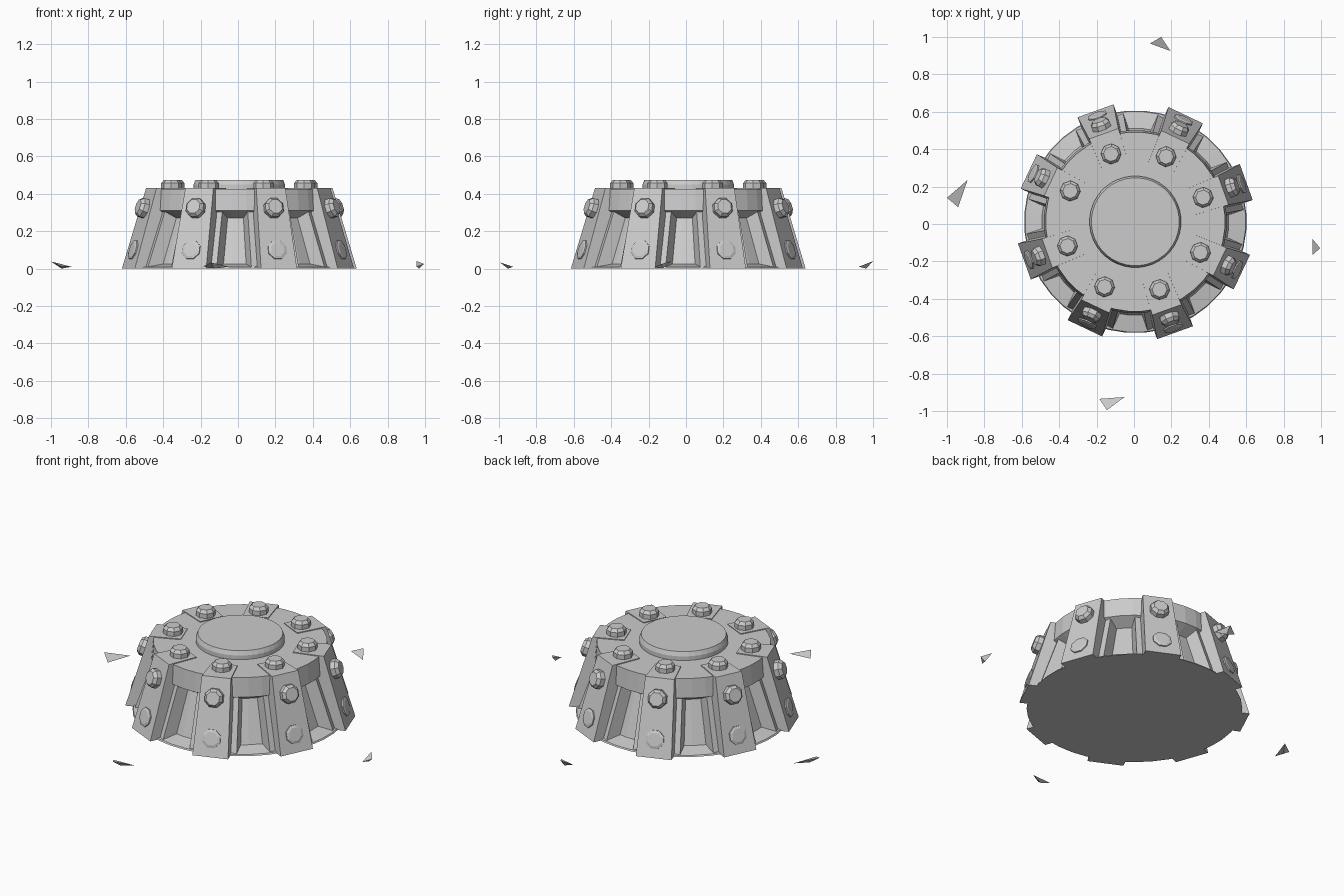
import bpy, bmesh, math
from mathutils import Matrix, Vector

cube = bpy.data.objects.get("Cube")
if cube:
    bpy.data.objects.remove(cube, do_unlink=True)

metal = bpy.data.materials.new("plain_grey")
metal.use_nodes = True
grey = (0.6, 0.6, 0.6, 1)
metal.diffuse_color = grey
metal.node_tree.nodes["Principled BSDF"].inputs["Base Color"].default_value = grey

CENTRE = Matrix.Translation((0.007, 0.012, 0))
RIBS = 8
START = math.radians(19.7)


def finish(name, bm, matrix=CENTRE):
    bmesh.ops.recalc_face_normals(bm, faces=bm.faces)
    mesh = bpy.data.meshes.new(name)
    bm.to_mesh(mesh)
    bm.free()
    mesh.materials.append(metal)
    obj = bpy.data.objects.new(name, mesh)
    obj.matrix_world = matrix
    bpy.context.collection.objects.link(obj)
    return obj


def lathe(name, profile, sides, matrix=CENTRE):
    """Turn a (radius, height) profile round z and cap both ends."""
    bm = bmesh.new()
    rings = []
    for r, z in profile:
        angles = [math.tau * (i + 0.5) / sides for i in range(sides)]
        rings.append([bm.verts.new((r * math.cos(a), r * math.sin(a), z)) for a in angles])
    for low, high in zip(rings, rings[1:]):
        for i in range(sides):
            j = (i + 1) % sides
            bm.faces.new((low[i], low[j], high[j], high[i]))
    bm.faces.new(rings[0][::-1])
    bm.faces.new(rings[-1])
    return finish(name, bm, matrix)


def wedge(name, section, matrix):
    """Tapered block from (radius, half width, height) corners, mirrored in y."""
    bm = bmesh.new()
    for r, w, z in section:
        for side in (-1, 1):
            bm.verts.new((r, side * w, z))
    bmesh.ops.convex_hull(bm, input=bm.verts)
    bmesh.ops.dissolve_limit(bm, angle_limit=0.02, verts=bm.verts, edges=bm.edges)
    return finish(name, bm, matrix)


def bolt(name, matrix, height):
    """Eight-sided bolt head with a chamfered crown."""
    lathe(name, [(0.055, -0.01), (0.055, height * 0.6), (0.04, height)], 8, matrix)


# Core: flared foot, recessed sloping wall and overhanging top ring
lathe("core_body", [(0.595, 0), (0.59, 0.008), (0.5, 0.025), (0.42, 0.27),
                    (0.49, 0.31), (0.48, 0.425)], 40)

# Raised centre cap
lathe("centre_cap", [(0.245, 0.42), (0.245, 0.45), (0.235, 0.475)], 40)

# Buttresses with side flanges and bolts
TOP_R, FOOT_R, TOP_Z = 0.5, 0.63, 0.43
slope = math.atan2(TOP_Z, FOOT_R - TOP_R)
for k in range(RIBS):
    turn = CENTRE @ Matrix.Rotation(START + k * math.tau / RIBS, 4, 'Z')
    wedge(f"buttress_{k}", [(0.42, 0.1, 0), (FOOT_R, 0.102, 0),
                            (0.32, 0.072, TOP_Z), (TOP_R, 0.083, TOP_Z)], turn)
    wedge(f"flange_{k}", [(0.4, 0.135, 0), (0.57, 0.135, 0),
                          (0.36, 0.118, 0.32), (0.46, 0.118, 0.32)], turn)
    bolt(f"top_bolt_{k}", turn @ Matrix.Translation((0.385, 0, TOP_Z)), 0.045)
    for label, z, height in (("upper", 0.32, 0.045), ("lower", 0.1, 0.012)):
        r = FOOT_R + (TOP_R - FOOT_R) * z / TOP_Z
        place = turn @ Matrix.Translation((r, 0, z)) @ Matrix.Rotation(slope, 4, 'Y')
        bolt(f"{label}_bolt_{k}", place, height)

# Loose shards lying around the base
shards = [
    [(0.085, 0.965, 0.02), (0.145, 1.0, 0.04), (0.195, 0.925, 0.01)],
    [(-1.0, 0.14, 0.038), (-0.89, 0.235, 0.01), (-0.94, 0.09, 0.01)],
    [(0.955, -0.08, 0.04), (0.995, -0.13, 0.025), (0.955, -0.165, 0.01)],
    [(-0.185, -0.935, 0.012), (-0.05, -0.925, 0.01), (-0.145, -0.995, 0.033)],
]
for n, corners in enumerate(shards):
    bm = bmesh.new()
    for c in corners:
        bm.verts.new(c)
    middle = sum((Vector(c) for c in corners), Vector()) / 3
    bm.verts.new((middle.x, middle.y, 0))
    bmesh.ops.convex_hull(bm, input=bm.verts)
    finish(f"shard_{n}", bm, Matrix())
